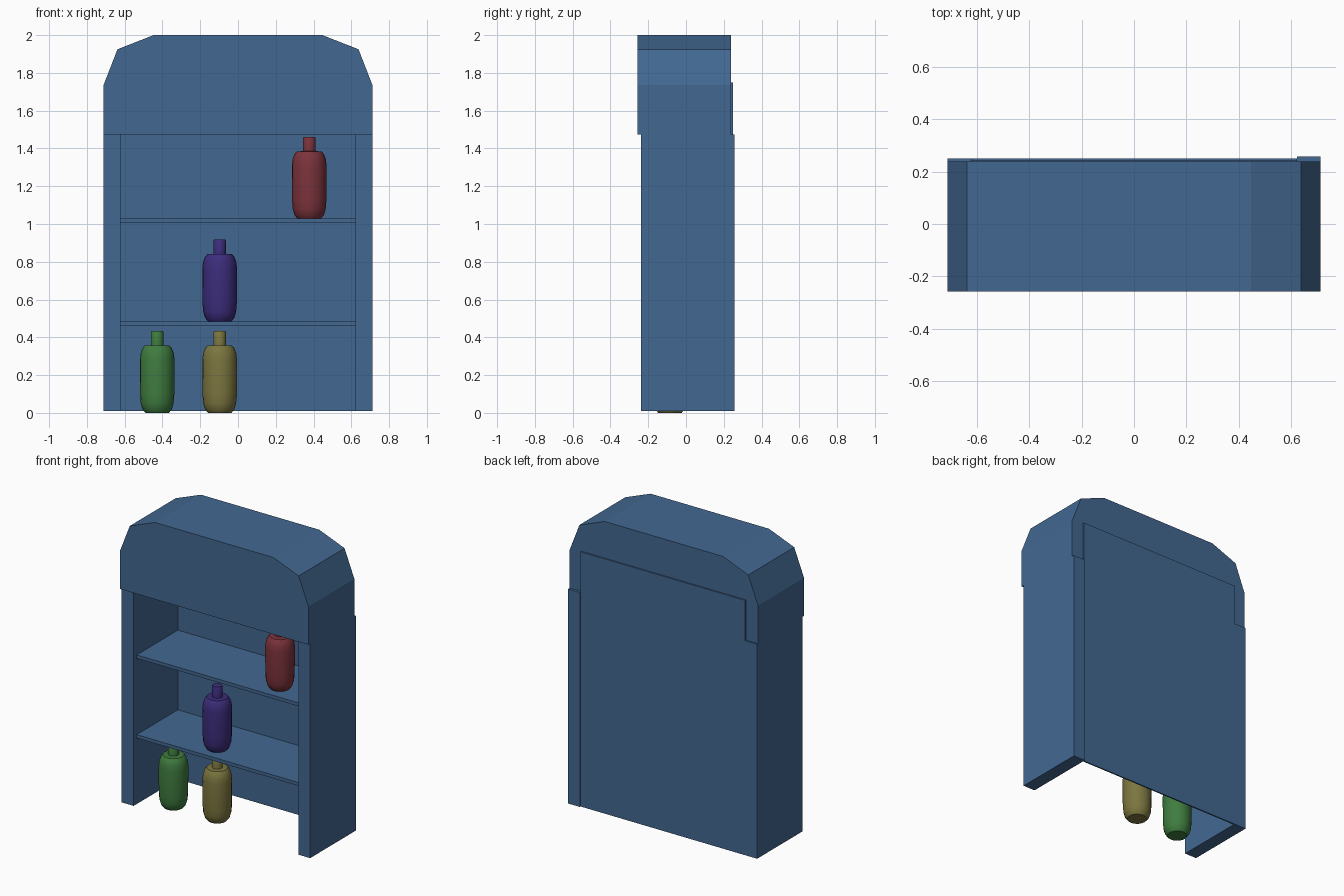
import bpy, bmesh, math

if "Cube" in bpy.data.objects:
    bpy.data.objects.remove(bpy.data.objects["Cube"])


def material(name, rgb):
    m = bpy.data.materials.new(name)
    m.diffuse_color = (*rgb, 1)
    m.use_nodes = True
    m.node_tree.nodes["Principled BSDF"].inputs["Base Color"].default_value = m.diffuse_color
    return m


BLUE = material("cabinet blue", (0.055, 0.138, 0.285))
GREEN = material("bottle green", (0.05, 0.20, 0.05))
YELLOW = material("bottle yellow", (0.20, 0.18, 0.05))
RED = material("bottle red", (0.20, 0.033, 0.045))
PURPLE = material("bottle purple", (0.045, 0.026, 0.20))


def finish(bm, name, mat):
    bmesh.ops.recalc_face_normals(bm, faces=bm.faces)
    me = bpy.data.meshes.new(name)
    bm.to_mesh(me)
    bm.free()
    me.materials.append(mat)
    ob = bpy.data.objects.new(name, me)
    bpy.context.collection.objects.link(ob)
    return ob


def prism(name, outline, y0, y1, mat=BLUE):
    """Extrude an x-z outline from y0 to y1."""
    bm = bmesh.new()
    face = bm.faces.new([bm.verts.new((x, y0, z)) for x, z in outline])
    ext = bmesh.ops.extrude_face_region(bm, geom=[face])
    for v in ext["geom"]:
        if isinstance(v, bmesh.types.BMVert):
            v.co.y = y1
    return finish(bm, name, mat)


def box(name, x0, x1, y0, y1, z0, z1):
    return prism(name, [(x0, z0), (x1, z0), (x1, z1), (x0, z1)], y0, y1)


def bottle(name, x, y, z, mat, sides=20):
    """Lathe a rounded bottle with a straight neck."""
    profile = [(0.062, 0), (0.078, 0.02), (0.087, 0.05), (0.091, 0.10),
               (0.092, 0.28), (0.088, 0.315), (0.078, 0.342), (0.066, 0.356),
               (0.033, 0.358), (0.033, 0.428), (0.030, 0.433)]
    bm = bmesh.new()
    rings = []
    for r, h in profile:
        rings.append([bm.verts.new((x + r * math.cos(2 * math.pi * i / sides),
                                    y + r * math.sin(2 * math.pi * i / sides),
                                    z + h)) for i in range(sides)])
    for a, b in zip(rings, rings[1:]):
        for i in range(sides):
            j = (i + 1) % sides
            bm.faces.new((a[i], a[j], b[j], b[i]))
    bm.faces.new(rings[0])
    bm.faces.new(rings[-1])
    ob = finish(bm, name, mat)
    bpy.ops.object.select_all(action='DESELECT')
    ob.select_set(True)
    bpy.context.view_layer.objects.active = ob
    bpy.ops.object.shade_smooth_by_angle(angle=math.radians(40))


# Canopy with chamfered shoulders
half = [(0.712, 1.475), (0.712, 1.735), (0.638, 1.925), (0.447, 2.0)]
prism("canopy", half + [(-x, z) for x, z in reversed(half)], -0.257, 0.239)

# Side walls; the right one stands slightly proud at the back
box("left_wall", -0.712, -0.622, -0.238, 0.249, 0.01, 1.475)
box("right_wall", 0.622, 0.712, -0.238, 0.257, 0.01, 1.475)

# Back panel reaching up behind the canopy
box("back_panel", -0.622, 0.622, 0.2395, 0.249, 0.01, 1.75)

# Shelves
for i, z in enumerate((0.461, 1.005)):
    box(f"shelf_{i + 1}", -0.622, 0.622, -0.205, 0.24, z, z + 0.023)

# Bottles
bottle("green_bottle", -0.428, -0.085, 0.0, GREEN)
bottle("yellow_bottle", -0.097, -0.085, 0.0, YELLOW)
bottle("purple_bottle", -0.097, -0.085, 0.484, PURPLE)
bottle("red_bottle", 0.377, -0.085, 1.028, RED)
